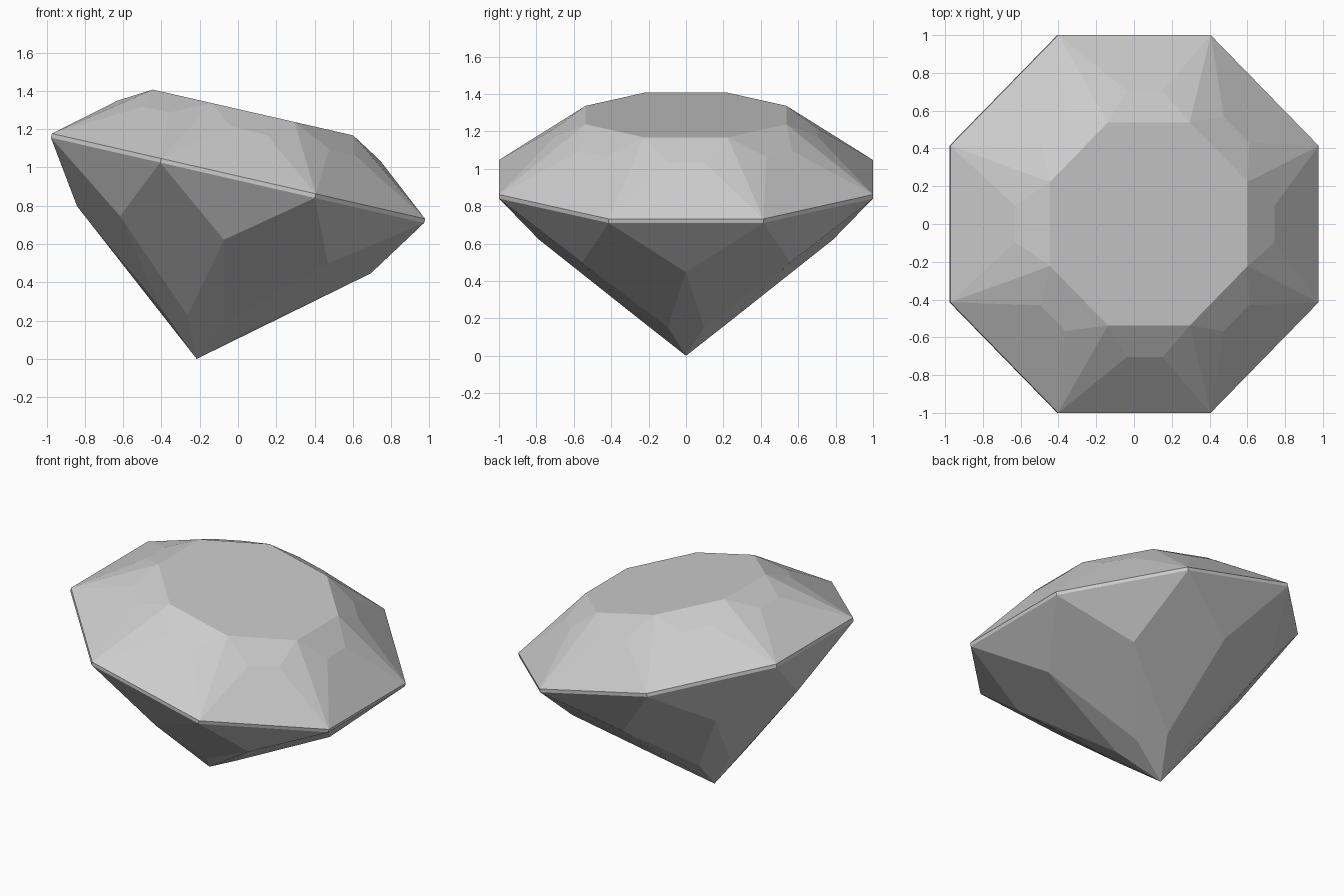
import bpy, bmesh, math

cube = bpy.data.objects.get("Cube")
if cube:
    bpy.data.objects.remove(cube, do_unlink=True)

SIDES = 8
STEP = math.tau / SIDES
CORNER = 1 / math.cos(STEP / 2)      # corner radius for an apothem of 1
TILT = math.radians(12.87)
DEPTH = 0.968                        # girdle centre to culet

# One flat grey for the whole stone
mat = bpy.data.materials.new("stone grey")
mat.use_nodes = True
grey = (0.6, 0.6, 0.6, 1)
mat.diffuse_color = grey
bsdf = next(n for n in mat.node_tree.nodes if n.type == 'BSDF_PRINCIPLED')
bsdf.inputs["Base Color"].default_value = grey

bm = bmesh.new()


def ring(radius, z, turn=0.5):
    """Eight points; turn 0.5 puts them at corners, 0 at side centres."""
    return [bm.verts.new((radius * math.cos((i + turn) * STEP),
                          radius * math.sin((i + turn) * STEP), z))
            for i in range(SIDES)]


def side_pairs(apothem, half_width, z):
    """Two points on each side, either side of its centre."""
    pairs = []
    for i in range(SIDES):
        c, s = math.cos(i * STEP), math.sin(i * STEP)
        pairs.append([bm.verts.new((apothem * c - w * s, apothem * s + w * c, z))
                      for w in (-half_width, half_width)])
    return pairs


# Rings from the table down to the culet
table = ring(0.537 * CORNER, 0.352)
star = side_pairs(0.705, 0.097, 0.254)
girdle_top = ring(CORNER, 0.011)
girdle_low = ring(CORNER, -0.011)
belly = ring(0.787, -0.33, 0)
tip_ring = ring(0.254, -0.757)
culet = bm.verts.new((0, 0, -DEPTH))

# Facets, one eighth at a time (corner i lies between side i and side i + 1)
bm.faces.new(table)
for i in range(SIDES):
    p, n = i - 1, (i + 1) % SIDES
    a, b = star[i]
    facets = [
        (table[p], a, b, table[i]),                      # upper crown
        (a, girdle_top[p], girdle_top[i], b),            # lower crown
        (table[p], girdle_top[p], a),                    # crown slivers
        (table[i], b, girdle_top[i]),
        (girdle_top[p], girdle_low[p], girdle_low[i], girdle_top[i]),
        (girdle_low[p], belly[i], girdle_low[i]),        # pavilion triangle
        (girdle_low[i], belly[i], tip_ring[i], belly[n]),  # pavilion kite
        (belly[i], tip_ring[p], culet, tip_ring[i]),     # culet kite
    ]
    for f in facets:
        bm.faces.new(f)

bmesh.ops.recalc_face_normals(bm, faces=bm.faces)
mesh = bpy.data.meshes.new("cut_gem")
bm.to_mesh(mesh)
bm.free()
mesh.materials.append(mat)

# Tip the stone toward its left side, culet on the ground
gem = bpy.data.objects.new("cut_gem", mesh)
gem.rotation_euler.y = TILT
gem.location.z = DEPTH * math.cos(TILT)
bpy.context.collection.objects.link(gem)
